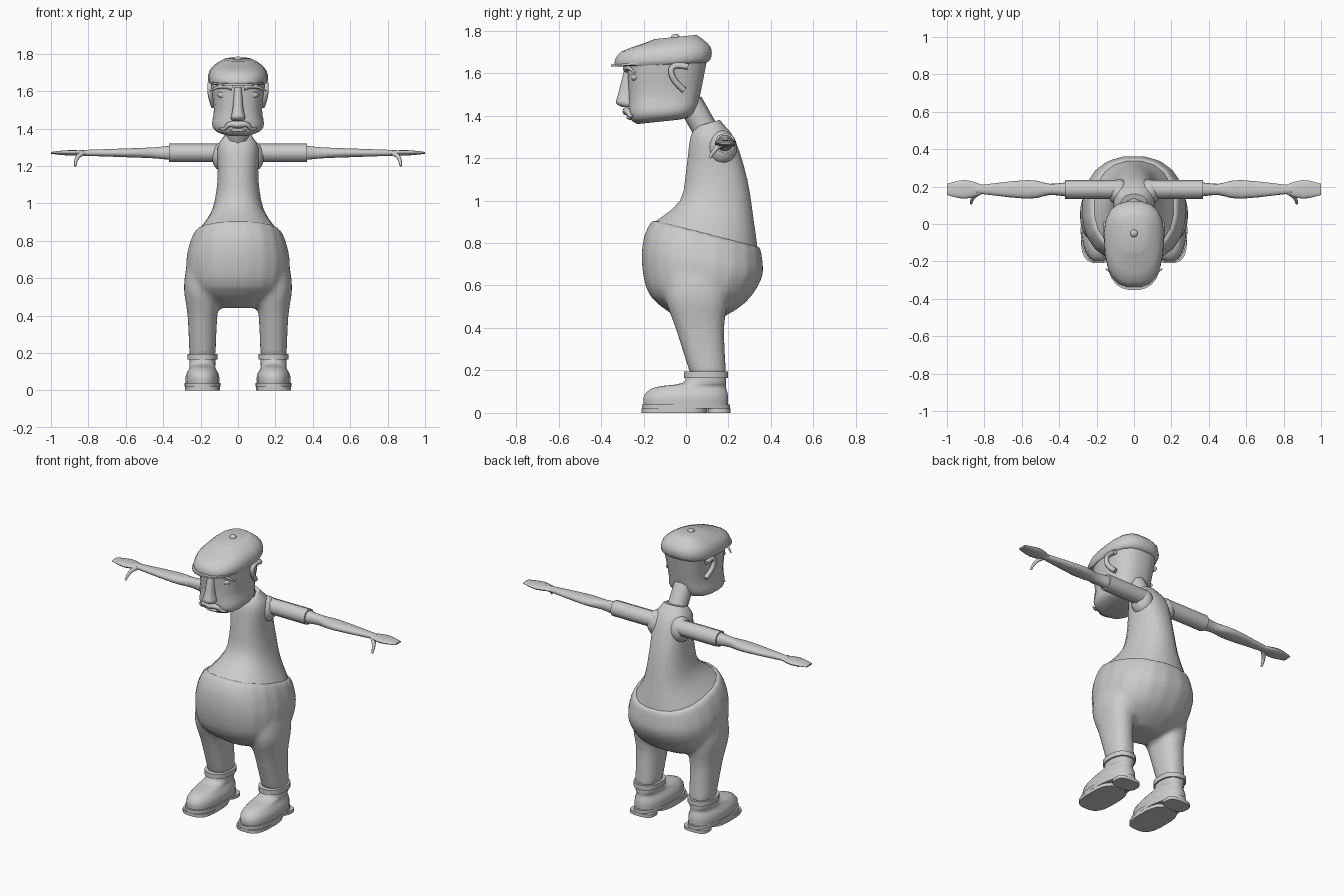
import bpy, bmesh, math
from mathutils import Vector

cube = bpy.data.objects.get("Cube")
if cube:
    bpy.data.objects.remove(cube)

GREY = (0.6, 0.6, 0.6, 1)
grey = bpy.data.materials.new("plain grey")
grey.use_nodes = True
grey.diffuse_color = GREY
grey.node_tree.nodes["Principled BSDF"].inputs["Base Color"].default_value = GREY


def mix(a, b, t):
    return a + (b - a) * t


def power(value, exponent):
    return math.copysign(abs(value) ** (2 / exponent), value)


def refine(rings, steps):
    """Pass a smooth curve through a few control rings."""
    rings = [Vector(ring) for ring in rings]
    result = []
    for k in range(len(rings) - 1):
        start, end = rings[k], rings[k + 1]
        before, after = rings[max(k - 1, 0)], rings[min(k + 2, len(rings) - 1)]
        leave, arrive = (end - before) / 2, (after - start) / 2
        for step in range(steps):
            t = step / steps
            ease = t * t * (3 - 2 * t)
            result.append(mix(start, end, ease) + leave * t * (1 - t) ** 2 - arrive * t * t * (1 - t))
    return result + [rings[-1]]


def loft(rings, centre=0, boxy=2.3, taper=0, slant=(0, 0), steps=3, sides=20):
    """Stack rounded rings of (height, front, back, half width); slant lifts the back edge."""
    loops = []
    rings = refine(rings, steps)
    for k, (height, front, back, width) in enumerate(rings):
        lift = mix(*slant, k / (len(rings) - 1))
        loop = []
        for i in range(sides):
            angle = math.tau * (i + 0.5) / sides
            depth = power(math.sin(angle), boxy)
            across = power(math.cos(angle), boxy)
            t = (depth + 1) / 2
            loop.append(Vector((centre + width * (1 + taper * depth) * across,
                                mix(front, back, t), height + lift * t)))
        loops.append(loop)
    return loops


def slab(bottom, top, front, back, width, **shape):
    return loft([(bottom, front, back, width), (top, front, back, width)], steps=1, **shape)


def along_arm(rings):
    """Lay a loft of (distance, half depth, half height) out along the arm."""
    upright = loft([(reach, -depth, depth, tall) for reach, depth, tall in rings], sides=14)
    return [[Vector((p.z, p.y + ARM_Y, p.x + ARM_Z)) for p in loop] for loop in upright]


def finish(ob, name, mirror=False, angle=50):
    ob.name = name
    ob.data.name = name
    ob.data.materials.clear()
    ob.data.materials.append(grey)
    bpy.ops.object.select_all(action="DESELECT")
    ob.select_set(True)
    bpy.context.view_layer.objects.active = ob
    bpy.ops.object.shade_smooth_by_angle(angle=math.radians(angle))
    if mirror:
        ob.modifiers.new("Mirror", "MIRROR")
    return ob


def skin(name, *parts, **options):
    """Skin each loft, cap its ends and keep the parts in one object."""
    bm = bmesh.new()
    for loops in parts:
        rows = [[bm.verts.new(p) for p in loop] for loop in loops]
        count = len(rows[0])
        for low, high in zip(rows, rows[1:]):
            for i in range(count):
                j = (i + 1) % count
                bm.faces.new((low[i], low[j], high[j], high[i]))
        bm.faces.new(rows[0])
        bm.faces.new(rows[-1])
    bmesh.ops.recalc_face_normals(bm, faces=bm.faces)
    mesh = bpy.data.meshes.new(name)
    bm.to_mesh(mesh)
    bm.free()
    ob = bpy.data.objects.new(name, mesh)
    bpy.context.collection.objects.link(ob)
    return finish(ob, name, **options)


def tube(name, points, radius, thin=1, **options):
    """Round tube through the points, shrinking to the thin ratio at its end."""
    curve = bpy.data.curves.new(name, "CURVE")
    curve.dimensions = "3D"
    curve.bevel_depth = radius
    curve.bevel_resolution = 2
    curve.use_fill_caps = True
    spline = curve.splines.new("NURBS")
    spline.points.add(len(points) - 1)
    spline.order_u = min(3, len(points))
    spline.use_endpoint_u = True
    spline.resolution_u = 4
    for k, (point, place) in enumerate(zip(spline.points, points)):
        point.co = (*place, 1)
        point.radius = mix(1, thin, k / (len(points) - 1))
    ob = bpy.data.objects.new(name, curve)
    bpy.context.collection.objects.link(ob)
    bpy.ops.object.select_all(action="DESELECT")
    ob.select_set(True)
    bpy.context.view_layer.objects.active = ob
    bpy.ops.object.convert(target="MESH")
    return finish(bpy.context.object, name, **options)


def ball(name, location, scale, **options):
    bpy.ops.mesh.primitive_uv_sphere_add(segments=16, ring_count=10, location=location, scale=scale)
    bpy.ops.object.transform_apply(location=True, rotation=False, scale=True)
    return finish(bpy.context.object, name, **options)


# Trousers: a big round seat blended into two legs
FOOT_X = 0.19
seat = loft([(.44, -.03, .15, .12), (.55, -.17, .28, .25), (.7, -.21, .36, .28),
             (.83, -.2, .36, .26), (.91, -.16, .35, .23)], slant=(0, -.13))
leg = [(.18, .02, .19, .07), (.4, -.05, .18, .08), (.55, -.1, .2, .1), (.7, -.08, .18, .08)]
trousers = skin("trousers", seat, *[loft(leg, centre=side * FOOT_X) for side in (-1, 1)])
blend = trousers.modifiers.new("Blend", "REMESH")
blend.mode = "VOXEL"
blend.voxel_size = 0.015
blend.use_smooth_shade = True
soften = trousers.modifiers.new("Soften", "SMOOTH")
soften.iterations = 5

# Shirt narrowing to the shoulders, and a neck leaning forward
skin("shirt", loft([(.9, -.15, .34, .22), (1, -.03, .32, .14), (1.15, 0, .29, .11),
                    (1.3, .02, .23, .11), (1.35, .05, .16, .07)], slant=(-.13, .03)))
tube("neck", [(0, .11, 1.3), (0, .02, 1.46)], radius=.06)

# Arms with short sleeves
ARM_Y, ARM_Z = 0.185, 1.27
ball("shoulder", (.08, .17, 1.25), (.06, .07, .08), mirror=True)
tube("sleeve", [(.07, ARM_Y, ARM_Z), (.37, ARM_Y, ARM_Z)], radius=.05, mirror=True)
skin("forearm", along_arm([(.35, .04, .04), (.45, .03, .03), (.57, .05, .025), (.85, .02, .015)]),
     mirror=True)
skin("hand", along_arm([(.8, .02, .01), (.9, .05, .015), (1, .03, .005)]), mirror=True)
tube("thumb", [(.83, .17, ARM_Z), (.87, .14, 1.25), (.87, .11, 1.2)], radius=.016, thin=.4,
     mirror=True)

# Boots with a rolled cuff, welt, forefoot pad and heel
skin("boot", loft([(.03, -.2, .2, .09), (.08, -.2, .2, .09), (.12, -.15, .19, .07),
                   (.14, -.02, .19, .07), (.18, 0, .19, .07)], centre=FOOT_X), mirror=True)
skin("boot_cuff", slab(.165, .195, -.01, .2, .08, centre=FOOT_X), mirror=True)
skin("sole", slab(.02, .04, -.21, .21, .095, centre=FOOT_X, taper=-.1),
     slab(0, .02, -.21, .1, .095, centre=FOOT_X, boxy=3),
     slab(0, .02, .1, .21, .08, centre=FOOT_X, boxy=3), mirror=True)

# Head with a heavy jaw
skin("head", loft([(1.36, -.23, -.04, .07), (1.38, -.26, .02, .12), (1.42, -.27, .05, .14),
                   (1.5, -.27, .07, .13), (1.66, -.28, .1, .15)], boxy=2.7, slant=(.02, 0)))

# Face
FACE_Y = -0.23
skin("nose", loft([(1.44, -.3, FACE_Y, .03), (1.46, -.33, FACE_Y, .04),
                   (1.5, -.32, FACE_Y, .03), (1.62, -.29, FACE_Y, .02)], sides=14))
ball("eye", (.07, -.24, 1.58), (.04, .02, .02), mirror=True)
tube("eyebrow", [(.03, -.28, 1.62), (.09, -.28, 1.64), (.15, -.24, 1.6)], radius=.018, thin=.2,
     mirror=True)
tube("moustache", [(0, -.28, 1.42), (.05, -.28, 1.43), (.07, -.26, 1.39), (.1, -.25, 1.4)],
     radius=.02, thin=.2, mirror=True)
ball("lower_lip", (0, -.26, 1.39), (.045, .02, .01))
tube("ear", [(.13, -.01, 1.52), (.15, -.07, 1.57), (.15, -.07, 1.65), (.15, .01, 1.63)],
     radius=.015, mirror=True)

# Flat cap with a peak and a button
skin("cap", loft([(1.63, -.33, .1, .15), (1.65, -.34, .12, .16), (1.7, -.31, .12, .15),
                  (1.74, -.2, .08, .11), (1.76, -.15, .05, .07)],
                 boxy=2.6, taper=.08, slant=(.02, .02), steps=2))
skin("peak", slab(1.63, 1.64, -.355, -.1, .14, taper=.1, slant=(.02, .02)))
ball("cap_button", (0, -.05, 1.77), (.02, .02, .015))
